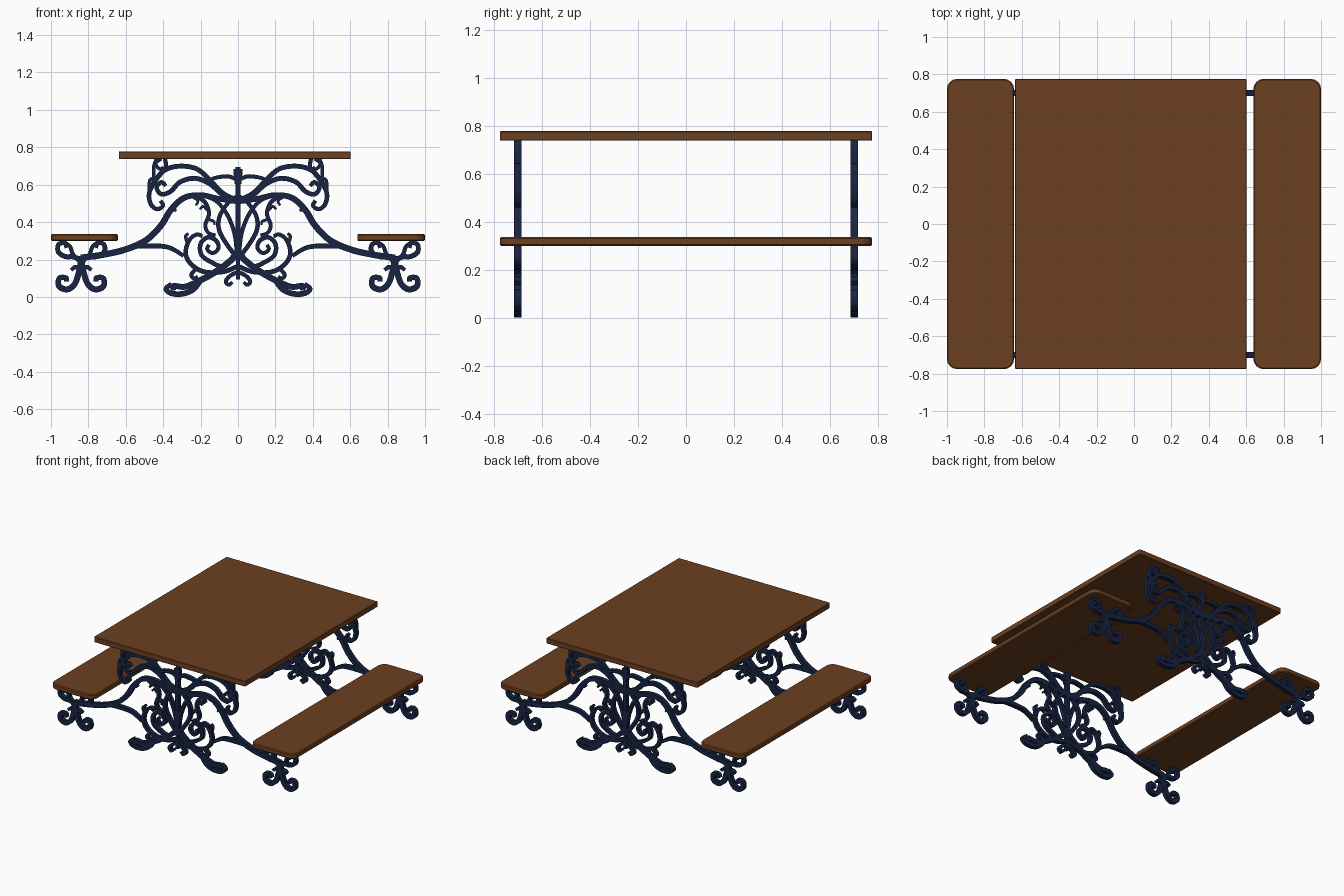
import bpy, bmesh
from mathutils import Vector


def material(name, col):
    m = bpy.data.materials.new(name)
    m.diffuse_color = (*col, 1)
    return m


wood = material("brown_wood", (0.15, 0.05, 0.014))
iron = material("navy_iron", (0.009, 0.017, 0.055))


def link(name, bm, mat):
    bmesh.ops.recalc_face_normals(bm, faces=bm.faces)
    me = bpy.data.meshes.new(name)
    bm.to_mesh(me)
    bm.free()
    me.materials.append(mat)
    ob = bpy.data.objects.new(name, me)
    bpy.context.collection.objects.link(ob)
    return ob


def board(name, x0, x1, z0, z1, radius, edge):
    """Plank with rounded plan corners and a soft rim."""
    bm = bmesh.new()
    bmesh.ops.create_cube(bm, size=1)
    for v in bm.verts:
        v.co = ((x0 + x1) / 2 + v.co.x * (x1 - x0), v.co.y * 1.552, (z0 + z1) / 2 + v.co.z * (z1 - z0))
    upright = [e for e in bm.edges if abs(e.verts[0].co.z - e.verts[1].co.z) > 0.01]
    bmesh.ops.bevel(bm, geom=upright, offset=radius, segments=4, profile=0.5, affect='EDGES')
    rim = [e for e in bm.edges if abs(e.verts[0].co.z - e.verts[1].co.z) < 1e-5]
    bmesh.ops.bevel(bm, geom=rim, offset=edge, segments=1, affect='EDGES')
    return link(name, bm, wood)


def smooth_path(pts, n=5):
    """Catmull-Rom curve through the points."""
    p = [Vector(q) for q in pts]
    p = [2 * p[0] - p[1]] + p + [2 * p[-1] - p[-2]]
    out = []
    for i in range(1, len(p) - 2):
        a, b, c, d = p[i - 1:i + 3]
        for k in range(n):
            t = k / n
            out.append(0.5 * (2 * b + (c - a) * t + (2 * a - 5 * b + 4 * c - d) * t * t
                              + (3 * b - a - 3 * c + d) * t ** 3))
    return out + [p[-2]]


def strip(bm, pts, w, tip=0.8):
    """Flat iron bar following a path in the front plane."""
    path = smooth_path(pts)
    rings = []
    last = len(path) - 1
    for i, c in enumerate(path):
        t = (path[min(i + 1, last)] - path[max(i - 1, 0)]).normalized()
        n = Vector((-t.y, t.x)) * w / 2 * (1 - (1 - tip) * max(0, 2 * i / last - 1))
        rings.append([bm.verts.new((q.x, y, q.y)) for q, y in
                      ((c + n, -0.716), (c - n, -0.716), (c - n, -0.685), (c + n, -0.685))])
    for a, b in zip(rings, rings[1:]):
        for k in range(4):
            bm.faces.new((a[k], a[(k + 1) % 4], b[(k + 1) % 4], b[k]))
    bm.faces.new(rings[0])
    bm.faces.new(rings[-1])


def ironwork(name, strips):
    """Bars on the right front, mirrored to the left and to the back frame."""
    bm = bmesh.new()
    for w, pts in strips:
        strip(bm, pts, w)
    ob = link(name, bm, iron)
    m = ob.modifiers.new("both_sides", 'MIRROR')
    m.use_axis = (True, True, False)
    m.use_mirror_merge = False


# Boards
board("table_top", -0.637, 0.602, 0.743, 0.783, 0.008, 0.003)
board("right_seat", 0.638, 1.0, 0.305, 0.342, 0.055, 0.006)
board("left_seat", -1.0, -0.641, 0.305, 0.342, 0.055, 0.006)

# Main legs sweeping from seat to centre
ironwork("main_leg", [
    (.034, [(.84, .215), (.72, .232), (.60, .26), (.49, .31), (.41, .39), (.36, .47), (.29, .535), (.20, .55), (.10, .53), (0, .515)]),
    (.027, [(.68, .24), (.60, .262), (.54, .277), (.41, .277), (.35, .262), (.29, .225)]),
])

# Scrolls carrying the table top
ironwork("upper_scroll", [
    (.026, [(0, .52), (.08, .56), (.15, .63), (.22, .69), (.31, .705), (.39, .685), (.44, .63), (.475, .56), (.465, .50), (.43, .475), (.40, .495), (.415, .52)]),
    (.026, [(0, .515), (.08, .55), (.15, .61), (.23, .64), (.31, .62), (.36, .57), (.41, .555), (.435, .59), (.41, .62), (.385, .60)]),
    (.022, [(0, .63), (.05, .65), (.11, .645), (.16, .63)]),
    (.020, [(.435, .745), (.45, .70), (.45, .63)]),
    (.022, [(.39, .745), (.385, .70), (.41, .665), (.435, .64), (.47, .63), (.475, .57)]),
    (.018, [(.41, .745), (.44, .72), (.42, .69), (.40, .70)]),
])

# Centre stem, finial and lyre curves
ironwork("centre_lyre", [
    (.026, [(0, .70), (0, .50), (0, .30), (0, .10)]),
    (.046, [(0, .69), (0, .66), (0, .61)]),
    (.022, [(.005, .24), (.02, .35), (.06, .45), (.12, .52), (.20, .55)]),
    (.024, [(0, .21), (.055, .28), (.10, .36), (.10, .43), (.06, .50), (0, .55)]),
])

# Thin tendrils and leaves
ironwork("tendril", [
    (.022, [(.23, .55), (.175, .51), (.155, .45), (.175, .39), (.16, .35), (.12, .335)]),
    (.015, [(.165, .47), (.185, .49), (.205, .475)]),
    (.015, [(.16, .42), (.13, .41), (.125, .39)]),
    (.018, [(.27, .54), (.32, .51), (.345, .48), (.33, .465)]),
    (.015, [(.25, .545), (.215, .52), (.225, .495)]),
    (.018, [(.27, .29), (.28, .33), (.265, .345)]),
])

# Round lower scrolls beside the stem
ironwork("lower_scroll", [
    (.025, [(0, .17), (.08, .14), (.18, .14), (.25, .18), (.28, .24), (.26, .31), (.22, .34), (.19, .33)]),
    (.024, [(.02, .21), (.08, .17), (.14, .19), (.195, .23), (.20, .29), (.16, .325), (.115, .305), (.105, .265), (.135, .24), (.165, .26), (.155, .285)]),
    (.022, [(.22, .16), (.25, .125), (.235, .105), (.215, .115)]),
    (.022, [(0, .14), (.04, .12), (.065, .09), (.05, .07), (.03, .085)]),
])

# Splayed centre feet
ironwork("centre_foot", [
    (.034, [(0, .25), (.04, .20), (.12, .14), (.21, .09), (.285, .06), (.345, .065), (.345, .04)]),
    (.030, [(.20, .095), (.24, .045), (.30, .022), (.36, .026), (.385, .05), (.355, .075)]),
])

# Seat brackets, each half mirrored about its own stem
half = [
    (.027, [(0, .205), (.045, .22), (.085, .222), (.122, .245), (.122, .285), (.09, .295), (.078, .268)]),
    (.022, [(.01, .195), (.045, .235), (.06, .275), (.09, .30)]),
    (.032, [(0, .20), (.012, .14), (.035, .075), (.075, .046), (.118, .062), (.118, .105), (.082, .108), (.078, .088)]),
    (.024, [(.0, .15), (.03, .165), (.055, .15)]),
]
ironwork("seat_bracket", [(w, [(.838 + s * x, z) for x, z in pts]) for s in (-1, 1) for w, pts in half]
         + [(.04, [(.838, .225), (.838, .18), (.838, .13)])])

# Rest the lowest foot on the ground
bpy.context.view_layer.update()
low = min(v.co.z for o in bpy.data.objects for v in o.data.vertices)
for o in bpy.data.objects:
    o.location.z -= low
